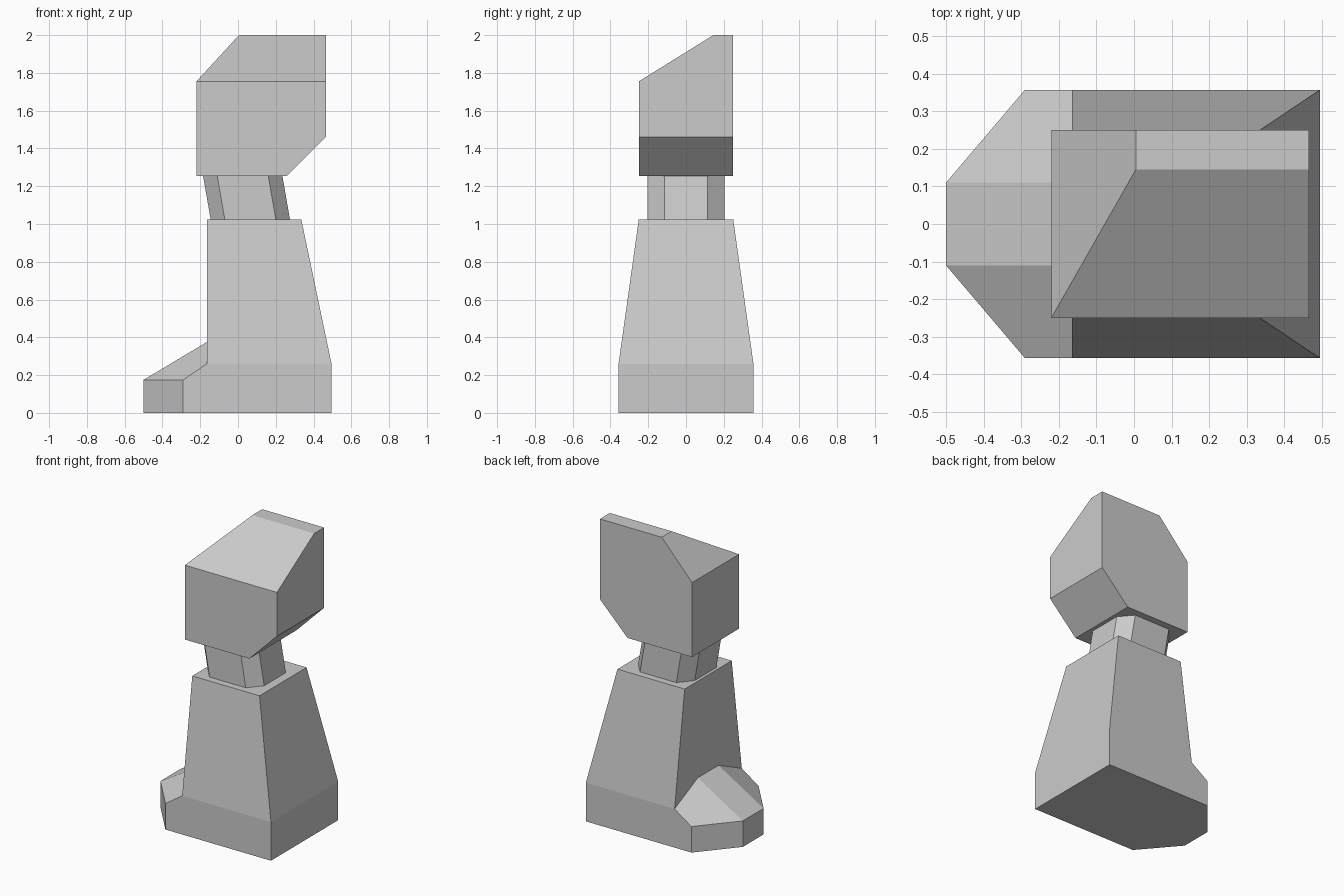
import bpy, bmesh
from mathutils import Vector

if "Cube" in bpy.data.objects:
    bpy.data.objects.remove(bpy.data.objects["Cube"])


def finish(name, bm):
    """Turn a bmesh into a named, flat shaded object."""
    bmesh.ops.recalc_face_normals(bm, faces=bm.faces[:])
    mesh = bpy.data.meshes.new(name)
    bm.to_mesh(mesh)
    bm.free()
    obj = bpy.data.objects.new(name, mesh)
    bpy.context.collection.objects.link(obj)
    return obj


def loft(ring_a, ring_b):
    """Closed solid between two matching outlines."""
    bm = bmesh.new()
    a = [bm.verts.new(p) for p in ring_a]
    b = [bm.verts.new(p) for p in ring_b]
    bm.faces.new(a)
    bm.faces.new(b[::-1])
    for i in range(len(a)):
        j = (i + 1) % len(a)
        bm.faces.new((a[i], b[i], b[j], a[j]))
    return bm


# Tapered body and sloping foot: one half, mirrored across y = 0
half = {
    "heel": (0.495, 0.357, 0), "back": (0.495, 0.357, 0.26),
    "top_back": (0.335, 0.25, 1.025), "top_front": (-0.165, 0.25, 1.025),
    "shin_side": (-0.165, 0.357, 0.26), "shin": (-0.165, 0.11, 0.375),
    "side_low": (-0.29, 0.357, 0), "side": (-0.29, 0.357, 0.175),
    "toe_low": (-0.5, 0.11, 0), "toe": (-0.5, 0.11, 0.175),
}
side_faces = [
    "heel back shin_side side side_low",
    "back top_back top_front shin_side",
    "side shin_side shin toe",
    "side_low side toe toe_low",
]
# Chains that are joined to their mirror image to make the middle faces
middle_faces = [
    "heel side_low toe_low", "heel back", "back top_back",
    "top_back top_front", "top_front shin_side shin", "shin toe", "toe toe_low",
]
bm = bmesh.new()
left = {k: bm.verts.new(p) for k, p in half.items()}
right = {k: bm.verts.new((x, -y, z)) for k, (x, y, z) in half.items()}
for names in map(str.split, side_faces):
    for verts in (left, right):
        bm.faces.new([verts[n] for n in names])
for names in map(str.split, middle_faces):
    bm.faces.new([left[n] for n in names] + [right[n] for n in names[::-1]])
finish("body_and_foot", bm)

# Leaning neck: rectangle with cut corners
def neck_ring(cx, z):
    q = [(0.21, 0.115), (0.135, 0.203)]
    pts = q + [(-x, y) for x, y in q[::-1]]
    pts += [(-x, -y) for x, y in pts]
    return [(cx + x, y, z) for x, y in pts]

finish("neck", loft(neck_ring(0.065, 1.025), neck_ring(0.025, 1.255)))

# Head: side profile with two cut corners, then the front of the top sliced off
profile = [(-0.22, 1.255), (0.26, 1.255), (0.465, 1.46),
           (0.465, 2.0), (0.005, 2.0), (-0.22, 1.755)]
bm = loft([(x, -0.25, z) for x, z in profile], [(x, 0.25, z) for x, z in profile])
slope = Vector((0, -0.245, 0.395))
cut = bmesh.ops.bisect_plane(bm, geom=bm.verts[:] + bm.edges[:] + bm.faces[:],
                             plane_co=(0, -0.25, 1.755), plane_no=slope,
                             dist=0.0005, clear_outer=True)
bmesh.ops.contextual_create(bm, geom=[e for e in bm.edges if e.is_boundary])
bmesh.ops.remove_doubles(bm, verts=bm.verts[:], dist=0.001)
finish("head", bm)
